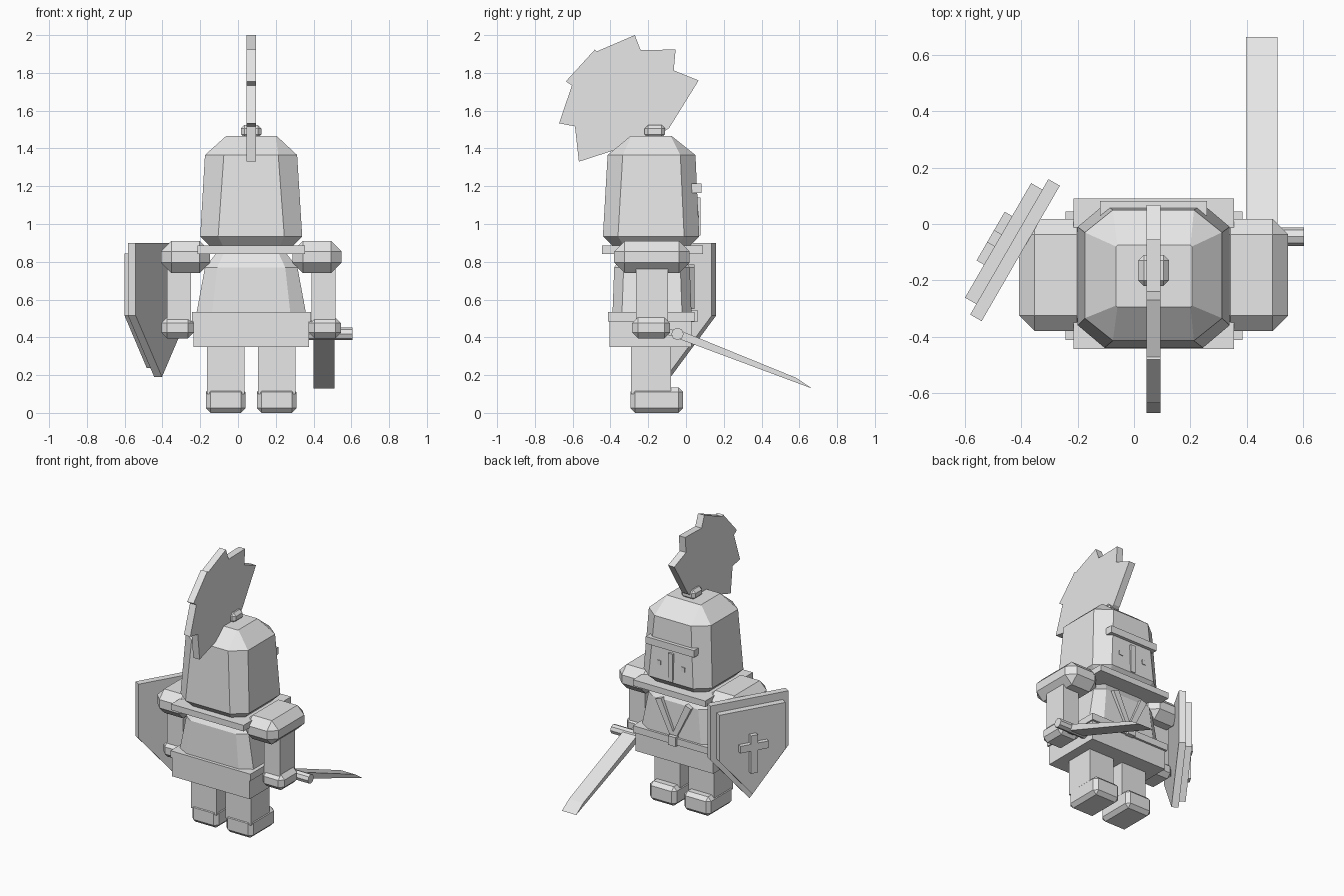
import bpy, bmesh, math
from mathutils import Matrix, Vector

if "Cube" in bpy.data.objects:
    bpy.data.objects.remove(bpy.data.objects["Cube"])

grey = bpy.data.materials.new("light_grey")
grey.use_nodes = True
grey.diffuse_color = (0.8, 0.8, 0.8, 1)
grey.node_tree.nodes["Principled BSDF"].inputs["Base Color"].default_value = (0.8, 0.8, 0.8, 1)

MID = 0.07  # body centre line in x


def finish(bm, name):
    bmesh.ops.recalc_face_normals(bm, faces=bm.faces)
    me = bpy.data.meshes.new(name)
    bm.to_mesh(me)
    bm.free()
    me.materials.append(grey)
    ob = bpy.data.objects.new(name, me)
    bpy.context.collection.objects.link(ob)
    return ob


def box(name, x, y, z, bevel=0):
    """Box from three (low, high) ranges, with optional chamfered edges."""
    bm = bmesh.new()
    bmesh.ops.create_cube(bm, size=1)
    for v in bm.verts:
        v.co = [(r[0] + r[1]) / 2 + c * (r[1] - r[0]) for c, r in zip(v.co, (x, y, z))]
    if bevel:
        bmesh.ops.bevel(bm, geom=bm.edges[:], offset=bevel, segments=1, affect='EDGES')
    return finish(bm, name)


def prism(name, outline, depth, frame):
    """Flat outline extruded by depth, centred, then placed by a matrix."""
    bm = bmesh.new()
    face = bm.faces.new([bm.verts.new((u, v, -depth / 2)) for u, v in outline])
    out = bmesh.ops.extrude_face_region(bm, geom=[face])
    verts = [e for e in out["geom"] if isinstance(e, bmesh.types.BMVert)]
    bmesh.ops.translate(bm, verts=verts, vec=(0, 0, depth))
    bm.transform(frame)
    return finish(bm, name)


def loft(name, rings):
    """Stack of corner-cut rectangles: z, x range, y range, cut in x and y."""
    bm = bmesh.new()
    loops = []
    for z, (x0, x1), (y0, y1), cx, cy in rings:
        pts = [(x0 + cx, y0), (x1 - cx, y0), (x1, y0 + cy), (x1, y1 - cy),
               (x1 - cx, y1), (x0 + cx, y1), (x0, y1 - cy), (x0, y0 + cy)]
        loops.append([bm.verts.new((px, py, z)) for px, py in pts])
    for a, b in zip(loops, loops[1:]):
        for i in range(8):
            j = (i + 1) % 8
            bm.faces.new((a[i], a[j], b[j], b[i]))
    bm.faces.new(loops[0])
    bm.faces.new(loops[-1])
    return finish(bm, name)


def axes(u, v, w, origin):
    """Matrix mapping local axes to the given directions."""
    m = Matrix((u, v, w)).transposed().to_4x4()
    m.translation = Vector(origin)
    return m


def span(side, centre, half):
    c = MID + side * centre
    return (c - half, c + half)


# Limbs, mirrored about the body
for side, word in ((-1, "right"), (1, "left")):
    box(word + "_foot", span(side, 0.135, 0.105), (-0.295, -0.015), (0, 0.135), 0.025)
    box(word + "_leg", span(side, 0.135, 0.1), (-0.29, -0.08), (0.1, 0.4))
    box(word + "_arm", span(side, 0.382, 0.063), (-0.265, -0.095), (0.45, 0.8))
    box(word + "_hand", span(side, 0.39, 0.086), (-0.285, -0.085), (0.395, 0.505), 0.03)
    box(word + "_shoulder", span(side, 0.348, 0.13), (-0.38, 0.018), (0.74, 0.91), 0.055)

# Body
box("skirt", (-0.235, 0.375), (-0.405, 0.03), (0.35, 0.5))
box("belt", (-0.243, 0.386), (-0.412, 0.045), (0.485, 0.533))
box("belt_buckle", (0.04, 0.1), (0, 0.062), (0.48, 0.545))
loft("torso", [(0.5, (-0.225, 0.365), (-0.39, 0.03), 0.085, 0.05),
               (0.77, (-0.175, 0.315), (-0.38, 0.02), 0.065, 0.05),
               (0.845, (-0.115, 0.255), (-0.33, -0.03), 0.04, 0.04)])
box("collar", (-0.215, 0.355), (-0.445, 0.09), (0.842, 0.885))

# Crossed chest straps
facing = axes((1, 0, 0), (0, 0, 1), (0, -1, 0), (MID, 0.025, 0))
for side, word in ((-1, "right"), (1, "left")):
    prism(word + "_chest_strap", [(side * u, v) for u, v in
          ((-0.01, 0.55), (0.03, 0.55), (0.14, 0.77), (0.095, 0.785))], 0.04, facing)

# Helmet
loft("helmet", [(0.885, (-0.15, 0.29), (-0.39, 0.02), 0.07, 0.06),
                (0.935, (-0.2, 0.34), (-0.44, 0.07), 0.095, 0.08),
                (1.365, (-0.175, 0.313), (-0.415, 0.05), 0.1, 0.08),
                (1.465, (-0.064, 0.206), (-0.295, -0.075), 0.005, 0.005)])
box("visor_brow", (-0.12, 0.26), (0.03, 0.082), (1.165, 1.215))
box("visor_bar", (0.052, 0.088), (0.03, 0.076), (0.94, 1.14))
for side, word in ((-1, "right"), (1, "left")):
    box(word + "_breath_hole", span(side, 0.095, 0.014), (0.05, 0.07), (1.035, 1.065))

# Plume and its holder
box("plume_holder", (0.015, 0.125), (-0.22, -0.11), (1.455, 1.525), 0.02)
plume = [(-0.165, 1.46), (-0.567, 1.33), (-0.588, 1.517), (-0.672, 1.533),
         (-0.604, 1.733), (-0.636, 1.755), (-0.482, 1.924), (-0.472, 1.914),
         (-0.271, 2.0), (-0.24, 1.92), (-0.055, 1.924), (-0.065, 1.813),
         (0.067, 1.76), (-0.09, 1.507)]
sideways = axes((0, 1, 0), (0, 0, 1), (1, 0, 0), (MID, 0, 0))
prism("plume", plume, 0.05, sideways)

# Sword
sideways.translation.x = 0.455
prism("sword_blade", [(-0.06, 0.4), (-0.04, 0.44), (0.585, 0.185), (0.665, 0.13)], 0.112, sideways)
prism("sword_grip", [(-0.2, 0.44), (-0.19, 0.48), (-0.04, 0.43), (-0.05, 0.4)], 0.05, sideways)
rod = [(0.033 * math.cos(math.radians(a)), 0.033 * math.sin(math.radians(a)))
       for a in range(0, 360, 45)]
sideways.translation = Vector((0.455, -0.045, 0.418))
prism("sword_guard", rod, 0.3, sideways)

# Shield, turned outward and layered along its normal
normal = Vector((-math.sin(math.radians(60)), 0.5, 0))
across = Vector((0.5, -normal.x, 0))
centre = Vector((-0.423, -0.093, 0))


def shield_layer(name, outline, offset, depth):
    prism(name, outline, depth, axes(across, (0, 0, 1), normal, centre + normal * offset))


def heater(half, top, low, tip):
    return [(-half, top), (half, top), (half, low), (0, tip), (-half, low)]


shield_layer("shield_back", heater(0.278, 0.9, 0.515, 0.19), 0, 0.047)
shield_layer("shield_face", heater(0.235, 0.845, 0.515, 0.238), 0.046, 0.047)
half_cross = [(0.025, 0.4), (0.025, 0.56), (0.1, 0.56), (0.1, 0.61), (0.025, 0.61), (0.025, 0.67)]
shield_layer("shield_cross", half_cross + [(-u, v) for u, v in reversed(half_cross)], 0.08, 0.04)
